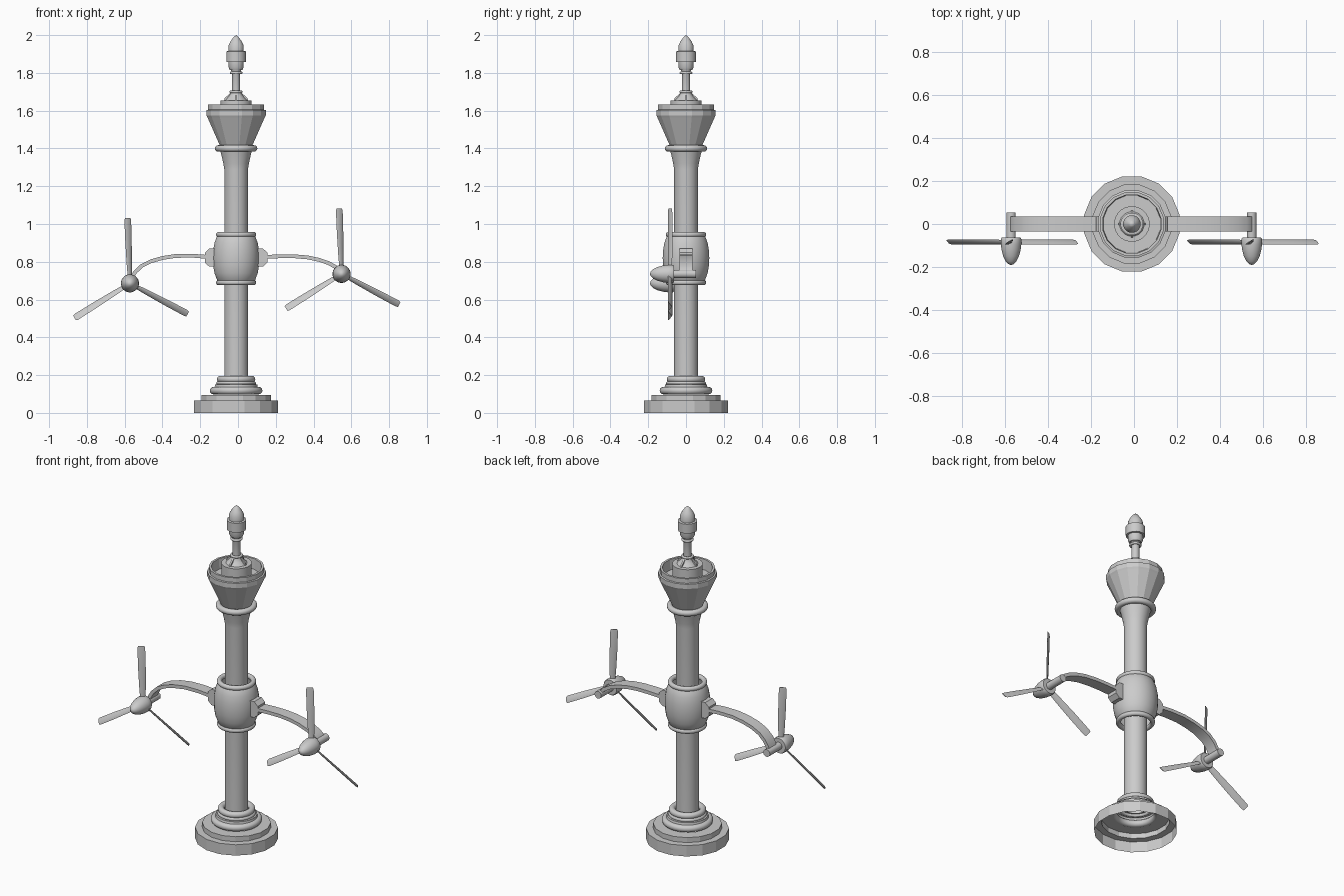
import bpy, bmesh, math
from mathutils import Vector

if "Cube" in bpy.data.objects:
    bpy.data.objects.remove(bpy.data.objects["Cube"])

CX = -0.01  # axis of the column


def finish(name, bm, smooth=True):
    bmesh.ops.recalc_face_normals(bm, faces=bm.faces)
    me = bpy.data.meshes.new(name)
    bm.to_mesh(me)
    bm.free()
    ob = bpy.data.objects.new(name, me)
    bpy.context.collection.objects.link(ob)
    if smooth:
        bpy.ops.object.select_all(action='DESELECT')
        ob.select_set(True)
        bpy.context.view_layer.objects.active = ob
        bpy.ops.object.shade_smooth_by_angle(angle=math.radians(35))
    return ob


def loft(bm, rings, caps=False):
    loops = [[bm.verts.new(p) for p in ring] for ring in rings]
    n = len(loops[0])
    for a, b in zip(loops, loops[1:]):
        for i in range(n):
            j = (i + 1) % n
            bm.faces.new((a[i], a[j], b[j], b[i]))
    if caps:
        bm.faces.new(loops[0])
        bm.faces.new(loops[-1])


def lathe(name, prof, sides=32, smooth=True, at=(CX, 0, 0), axis='Z'):
    bm = bmesh.new()
    rings = []
    for r, h in prof:
        ring = []
        for i in range(sides):
            a = 2 * math.pi * (i + 0.5) / sides
            p = (r * math.cos(a), r * math.sin(a), h)
            if axis == 'Y':
                p = (p[0], h, p[1])
            ring.append(Vector(at) + Vector(p))
        rings.append(ring)
    loft(bm, rings)
    bmesh.ops.remove_doubles(bm, verts=bm.verts, dist=1e-5)
    return finish(name, bm, smooth)


def ring(name, r_out, z, half):
    rc = r_out - half
    prof = [(rc + half * math.cos(t * math.pi / 6), z + half * math.sin(t * math.pi / 6)) for t in range(13)]
    return lathe(name, prof, 32)


# Stepped hollow base
lathe("base_steps", [(.226, 0), (.226, .065), (.187, .065), (.187, .095), (.12, .095)], 16, False)
ring("base_ring_lower", .14, .118, .02)
lathe("base_collar", [(.12, .13), (.113, .14), (.113, .15), (.09, .155)])
ring("base_ring_middle", .106, .157, .01)
ring("base_ring_upper", .102, .178, .018)

# Column shaft with flared neck
lathe("column", [(.063, .15), (.063, 1.29), (.068, 1.32), (.078, 1.365), (.087, 1.40)])
ring("neck_ring", .113, 1.40, .017)

# Faceted capital with hollow top
lathe("capital", [(.085, 1.41), (.155, 1.565), (.16, 1.575), (.16, 1.603), (.151, 1.605), (.151, 1.632),
                  (.138, 1.632), (.135, 1.57), (.08, 1.57)], 16, False)
lathe("inner_drum", [(.083, 1.56), (.083, 1.655), (0, 1.655)], 24)

# Lantern stem and finial
lathe("lantern_stem", [(.058, 1.655), (.042, 1.672), (.03, 1.69), (.03, 1.692), (.022, 1.70), (.022, 1.80),
                       (.03, 1.82)], 16)
ring("stem_ring_lower", .035, 1.70, .007)
ring("stem_ring_upper", .034, 1.80, .007)
lathe("lantern", [(0, 1.815), (.034, 1.815), (.041, 1.83), (.041, 1.858), (.053, 1.858), (.053, 1.914),
                  (.041, 1.916), (.041, 1.945), (.03, 1.967), (.015, 1.988), (0, 2.0)], 16)

# Small fins around the foot of the stem
for k in range(4):
    a = k * math.pi / 2
    u, v = Vector((math.cos(a), math.sin(a), 0)), Vector((-math.sin(a), math.cos(a), 0))
    bm = bmesh.new()
    loft(bm, [[Vector((CX, 0, z)) + u * r + v * s for r, z in
               ((.02, 1.655), (.063, 1.655), (.06, 1.667), (.028, 1.695))] for s in (-.005, .005)], True)
    finish("stem_fin_%d" % k, bm, False)

# Barrel hub with end rings
lathe("barrel", [(.085, .685), (.1, .70), (.115, .74), (.122, .78), (.124, .82), (.122, .86),
                 (.115, .90), (.1, .94), (.085, .955)])
ring("barrel_ring_top", .107, .944, .014)
ring("barrel_ring_bottom", .107, .69, .014)


def strap(name, pts, half_w, half_t):
    # flat bar following a path in the xz plane
    rings = []
    for i, p in enumerate(pts):
        a, b = pts[max(i - 1, 0)], pts[min(i + 1, len(pts) - 1)]
        t = Vector((b[0] - a[0], 0, b[1] - a[1])).normalized()
        n = Vector((-t.z, 0, t.x)) * half_t
        c = Vector((p[0], 0, p[1]))
        w = Vector((0, half_w, 0))
        rings.append([c + n + w, c + n - w, c - n - w, c - n + w])
    bm = bmesh.new()
    loft(bm, rings, True)
    return finish(name, bm)


def blade(name, hub, ang):
    # twisted blade with a lens cross-section
    u = Vector((math.cos(ang), 0, math.sin(ang)))
    v = Vector((-math.sin(ang), 0, math.cos(ang)))
    w = Vector((0, 1, 0))
    rings = []
    for r, chord, pitch, th in ((.02, .028, -45, .010), (.10, .036, -40, .009), (.22, .042, -36, .008),
                                (.335, .042, -32, .006), (.346, .034, -32, .004)):
        p = math.radians(pitch)
        c, n = v * math.cos(p) + w * math.sin(p), w * math.cos(p) - v * math.sin(p)
        rings.append([hub + u * r + c * (chord / 2 * math.cos(k * math.pi / 4))
                      + n * (th / 2 * math.sin(k * math.pi / 4)) for k in range(8)])
    bm = bmesh.new()
    loft(bm, rings, True)
    return finish(name, bm)


arms = {
    "left": (-1, (-.572, .686), [(-.15, .825), (-.24, .832), (-.33, .831), (-.40, .82), (-.46, .803),
                                 (-.51, .778), (-.545, .745), (-.563, .715), (-.572, .686)]),
    "right": (1, (.548, .736), [(.13, .825), (.22, .829), (.30, .829), (.37, .823), (.43, .81),
                                (.48, .793), (.52, .77), (.54, .752), (.548, .736)]),
}
for side, (s, (hx, hz), path) in arms.items():
    # Mounting block on the barrel
    bm = bmesh.new()
    loft(bm, [[(CX + s * x, y, .822 + z) for y, z in ((-.035, -h), (.035, -h), (.035, h), (-.035, h))]
              for x, h in ((.09, .048), (.142, .048), (.166, .026))], True)
    finish("arm_block_" + side, bm, False)
    # Curved arm
    strap("arm_" + side, path, .035, .01)
    # Propeller shaft, spinner and blades
    lathe("propeller_shaft_" + side, [(0, .053), (.022, .053), (.022, -.07), (0, -.07)], 16,
          at=(hx, 0, hz), axis='Y')
    lathe("spinner_" + side, [(0, -.063), (.044, -.063), (.048, -.07), (.048, -.095), (.045, -.12),
                              (.037, -.15), (.025, -.174), (.012, -.187), (0, -.191)], 24,
          at=(hx, 0, hz), axis='Y')
    for k in range(3):
        blade("blade_%s_%d" % (side, k), Vector((hx, -.084, hz)), math.radians(92 + 120 * k))
